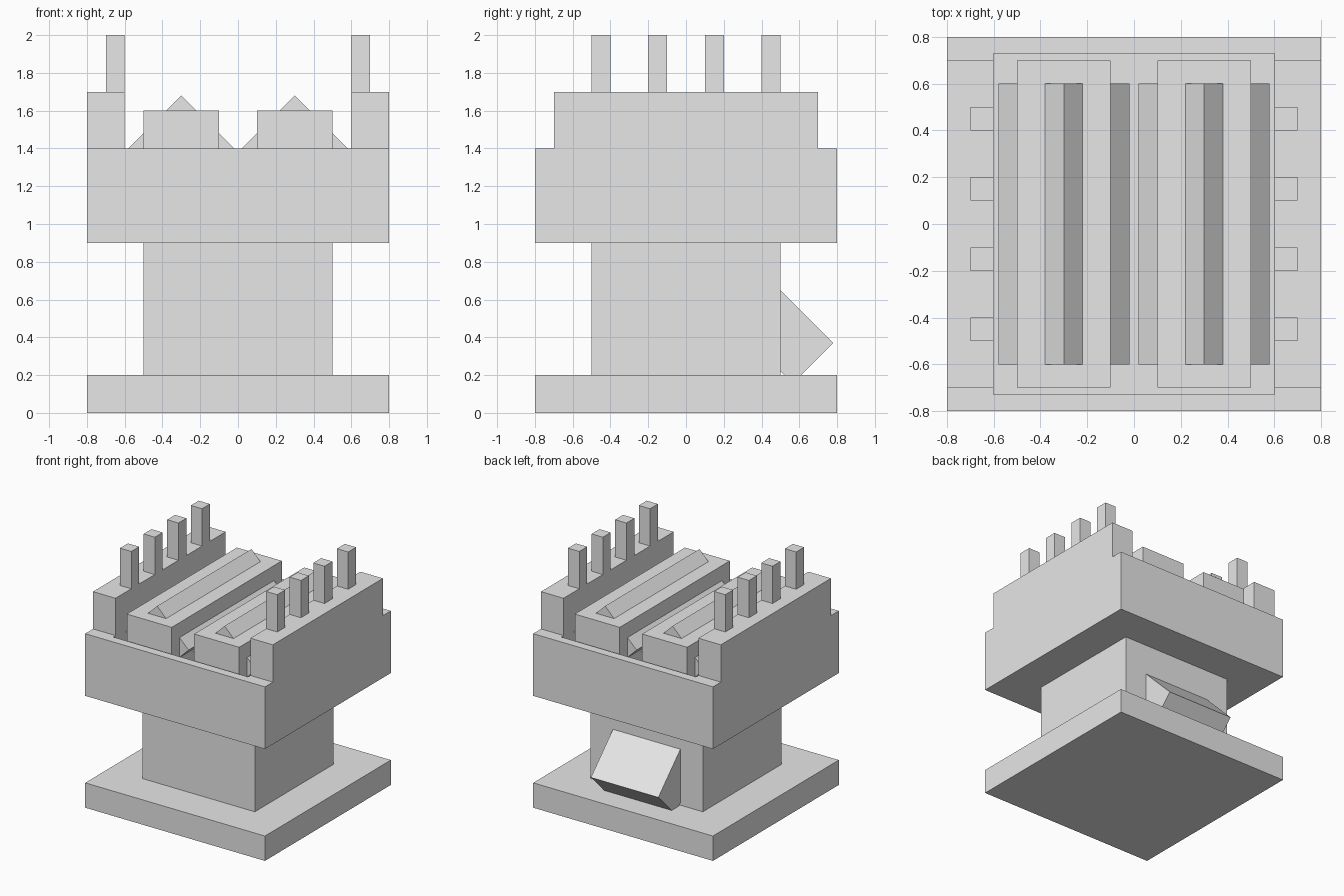
import bpy, bmesh, math
from mathutils import Matrix, Vector

if "Cube" in bpy.data.objects:
    bpy.data.objects.remove(bpy.data.objects["Cube"])

grey = bpy.data.materials.new("light_grey")
grey.diffuse_color = (0.8, 0.8, 0.8, 1)
grey.use_nodes = True
grey.node_tree.nodes["Principled BSDF"].inputs["Base Color"].default_value = grey.diffuse_color


def box(name, lo, hi, angle=0.0, axis='X'):
    """Box between two corners, optionally turned about its own centre."""
    lo, hi = Vector(lo), Vector(hi)
    bm = bmesh.new()
    bmesh.ops.create_cube(bm, size=1)
    mat = (Matrix.Translation((lo + hi) / 2) @ Matrix.Rotation(angle, 4, axis)
           @ Matrix.Diagonal((*(hi - lo), 1)))
    bmesh.ops.transform(bm, matrix=mat, verts=bm.verts)
    mesh = bpy.data.meshes.new(name)
    bm.to_mesh(mesh)
    bm.free()
    mesh.materials.append(grey)
    ob = bpy.data.objects.new(name, mesh)
    bpy.context.collection.objects.link(ob)
    return ob


# Base plate and column
box("base_plate", (-0.8, -0.8, 0), (0.8, 0.8, 0.2))
box("column", (-0.5, -0.5, 0.2), (0.5, 0.5, 0.9))

# Open hopper: recess made by insetting the top face and pushing it down
hopper = box("hopper", (-0.8, -0.8, 0.9), (0.8, 0.8, 1.4))
bm = bmesh.new()
bm.from_mesh(hopper.data)
bm.normal_update()
top = max(bm.faces, key=lambda f: f.calc_center_median().z)
bmesh.ops.inset_individual(bm, faces=[top], thickness=0.1)
for v in top.verts:
    v.co.x = math.copysign(0.6, v.co.x)
rim = list(top.verts)
floor = bmesh.ops.extrude_discrete_faces(bm, faces=[top])["faces"][0]
for v in floor.verts:
    v.co.z = 1.0
bm.to_mesh(hopper.data)
bm.free()

# Slanted outlet chute on the back of the column
chute_len, chute_thick = 0.5, 0.304
cy, cz = 0.496, 0.439
box("outlet_chute", (-0.3, cy - chute_len / 2, cz - chute_thick / 2),
    (0.3, cy + chute_len / 2, cz + chute_thick / 2), math.radians(-45))

for side, s in (("left", -1), ("right", 1)):
    # Side rail with a row of posts along its inner edge
    x0, x1 = sorted((0.6 * s, 0.8 * s))
    box(f"{side}_rail", (x0, -0.7, 1.4), (x1, 0.7, 1.7))
    p0, p1 = sorted((0.6 * s, 0.7 * s))
    for i, y in enumerate((-0.45, -0.15, 0.15, 0.45)):
        box(f"{side}_post_{i + 1}", (p0, y - 0.05, 1.7), (p1, y + 0.05, 2.0))

    # Square roller with a ridge centred on each of its four sides
    rx, rz = 0.3 * s, 1.4
    box(f"{side}_roller", (rx - 0.2, -0.7, rz - 0.2), (rx + 0.2, 0.7, rz + 0.2))
    h = 0.08 / math.sqrt(2)
    for i, (dx, dz) in enumerate(((0, 0.2), (0.2, 0), (0, -0.2), (-0.2, 0))):
        box(f"{side}_ridge_{i + 1}", (rx + dx - h, -0.6, rz + dz - h),
            (rx + dx + h, 0.6, rz + dz + h), math.radians(45), 'Y')
